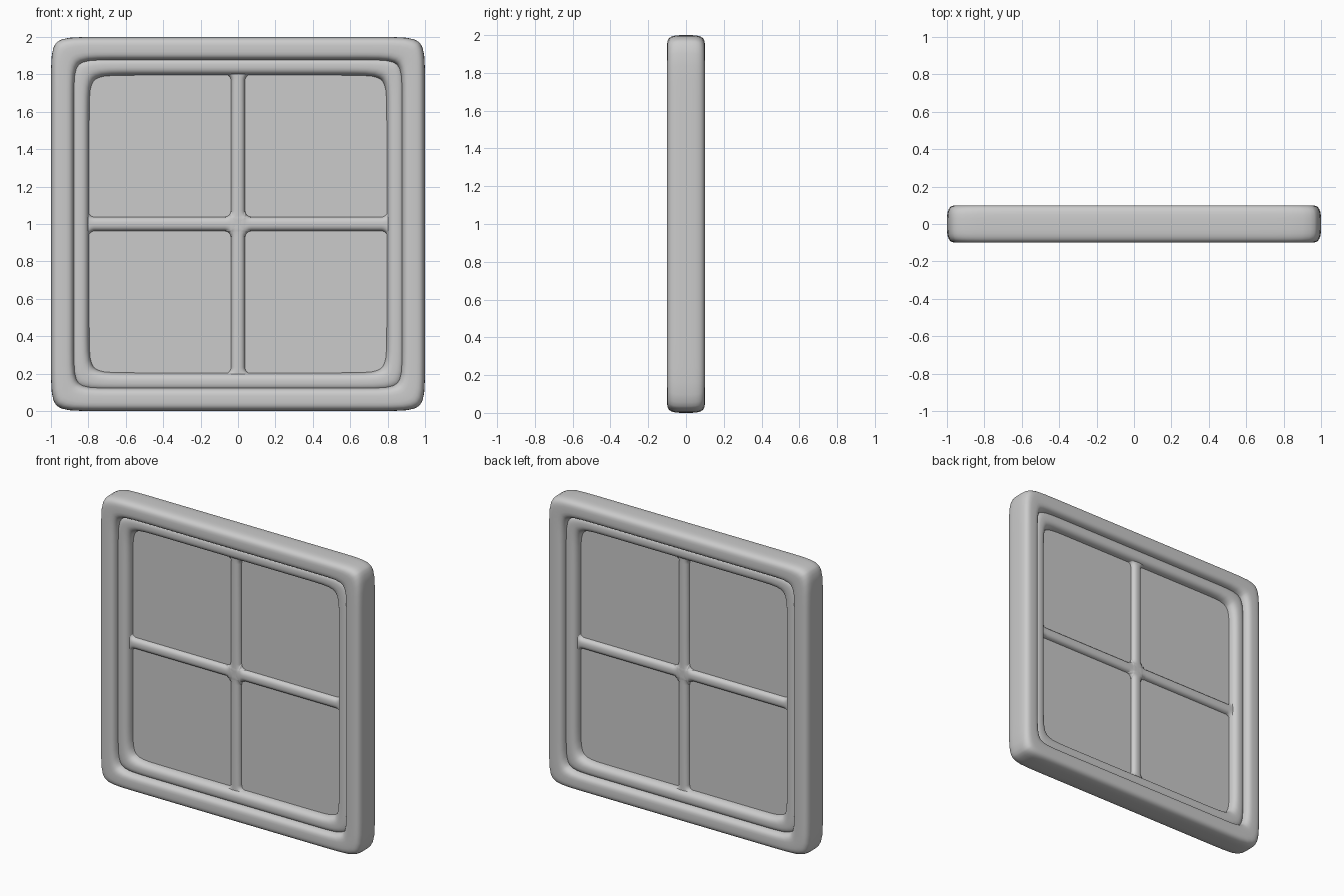
import bpy, bmesh
from math import cos, sin, pi, radians, sqrt, copysign

if "Cube" in bpy.data.objects:
    bpy.data.objects.remove(bpy.data.objects["Cube"])

CENTER_Z = 1.0


def spow(v, e):
    return copysign(abs(v) ** e, v)


def profile(half_w, half_d, m, count):
    """Soft-cornered cross-section (superellipse)."""
    pts = []
    for i in range(count):
        a = 2 * pi * (i + 0.5) / count
        pts.append((half_w * spow(cos(a), 2 / m), half_d * spow(sin(a), 2 / m)))
    return pts


def finish(name, bm):
    bmesh.ops.recalc_face_normals(bm, faces=bm.faces)
    me = bpy.data.meshes.new(name)
    bm.to_mesh(me)
    bm.free()
    ob = bpy.data.objects.new(name, me)
    bpy.context.collection.objects.link(ob)
    for p in me.polygons:
        p.use_smooth = True
    return ob


def skin(bm, rings, closed):
    """Bridge successive rings of vertices with quads."""
    n = len(rings[0])
    for i in range(len(rings) - (0 if closed else 1)):
        a, b = rings[i], rings[(i + 1) % len(rings)]
        for j in range(n):
            k = (j + 1) % n
            bm.faces.new((a[j], a[k], b[k], b[j]))
    if not closed:
        bm.faces.new(rings[0])
        bm.faces.new(rings[-1])


def square_ring(name, outer, inner, depth, m, n_path):
    """Sweep a soft profile round a slightly bowed square path."""
    bm = bmesh.new()
    mid, half = (outer + inner) / 2, (outer - inner) / 2
    prof = profile(half, depth, m, 32)
    steps = 12
    angles = []
    for q in range(4):
        for i in range(-steps, steps):
            s = i / steps
            # samples crowd towards the corners
            t = copysign(1 - (1 - abs(s)) ** 2, s)
            angles.append(radians(90 * q + 45 * t))
    rings = []
    for a in angles:
        c, s = cos(a), sin(a)
        k = (abs(c) ** n_path + abs(s) ** n_path) ** (-1 / n_path)
        rings.append([bm.verts.new((c * k * (mid + w), y, CENTER_Z + s * k * (mid + w)))
                      for w, y in prof])
    skin(bm, rings, True)
    return finish(name, bm)


def glazing_bar(name, vertical, half_w=0.038, depth=0.042, reach=0.84, opening=0.8, r=0.035):
    """Rounded bar flaring into fillets at the crossing and at both ends."""
    bm = bmesh.new()
    inner = [half_w + r * (1 - cos(pi / 2 * i / 6)) for i in range(7)]
    outer = [opening - r * (1 - cos(pi / 2 * i / 6)) for i in range(7)]
    pos = [0, half_w / 2] + inner + [0.25, 0.5] + outer[::-1] + [reach]
    stations = [-p for p in pos[:0:-1]] + pos
    rings = []
    for t in stations:
        gap = min(max(abs(t) - half_w, 0), max(opening - abs(t), 0))
        d = max(r - gap, 0)
        w = half_w + r - sqrt(max(r * r - d * d, 0))
        ring = []
        for u, y in profile(w, depth, 2.6, 24):
            co = (u, y, CENTER_Z + t) if vertical else (t, y, CENTER_Z + u)
            ring.append(bm.verts.new(co))
        rings.append(ring)
    skin(bm, rings, False)
    return finish(name, bm)


# Outer frame and inner sash
square_ring("outer_frame", 1.0, 0.875, 0.1, 3.6, 23)
square_ring("inner_sash", 0.895, 0.795, 0.065, 2.6, 20)

# Crossing bars
glazing_bar("vertical_bar", True)
glazing_bar("horizontal_bar", False)

# Glass sheet running behind the bars
bm = bmesh.new()
bmesh.ops.create_cube(bm, size=1)
bmesh.ops.scale(bm, vec=(1.66, 0.025, 1.66), verts=bm.verts)
bmesh.ops.translate(bm, vec=(0, 0, CENTER_Z), verts=bm.verts)
glass = finish("glass_pane", bm)
for p in glass.data.polygons:
    p.use_smooth = False
